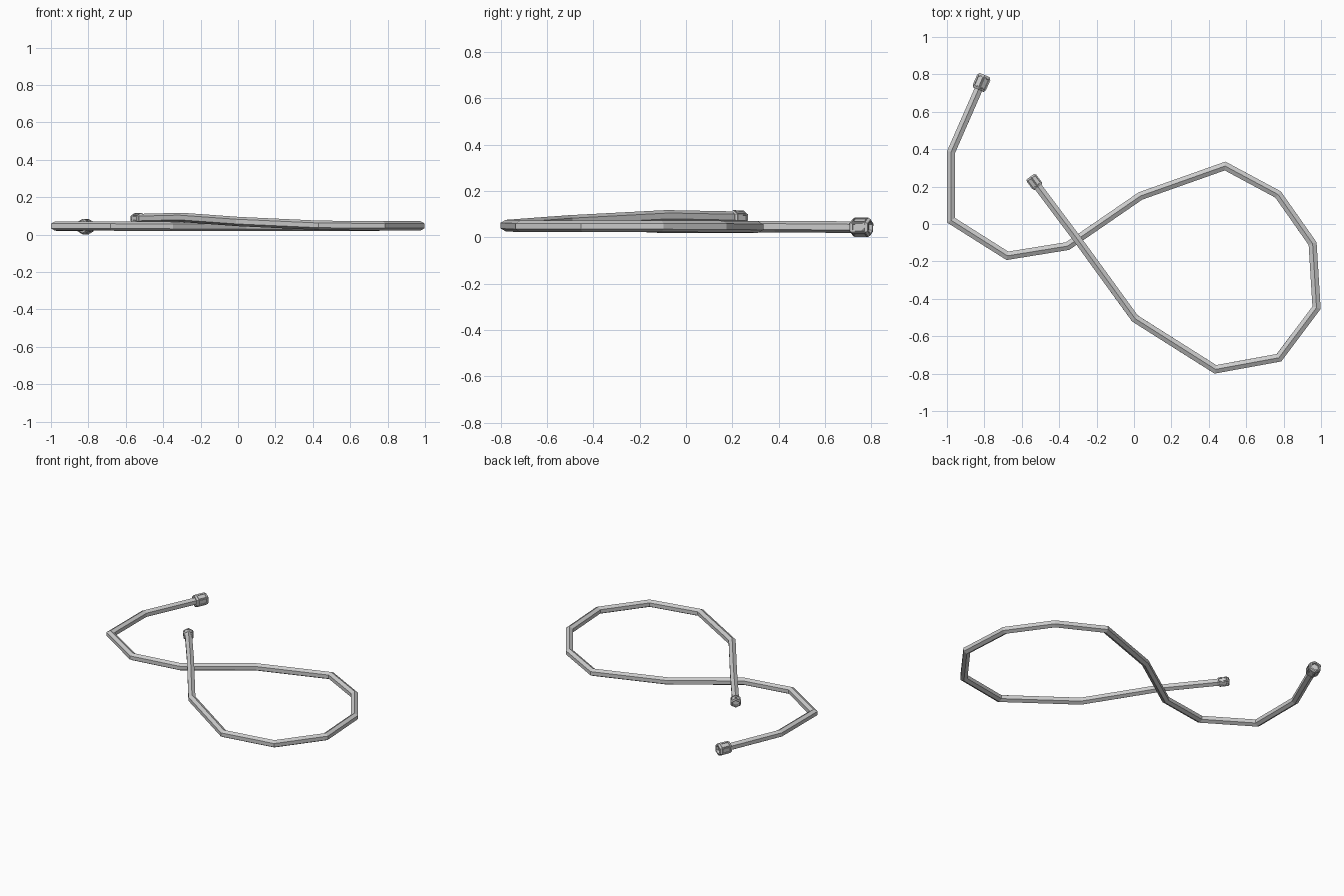
import bpy, bmesh, math
from mathutils import Vector

default = bpy.data.objects.get("Cube")
if default:
    bpy.data.objects.remove(default, do_unlink=True)

grey = bpy.data.materials.new("light grey")
grey.use_nodes = True
grey.diffuse_color = (0.6, 0.6, 0.6, 1)
grey.node_tree.nodes["Principled BSDF"].inputs["Base Color"].default_value = grey.diffuse_color

SIDES = 6


def make_object(name, bm):
    bmesh.ops.recalc_face_normals(bm, faces=bm.faces[:])
    mesh = bpy.data.meshes.new(name)
    bm.to_mesh(mesh)
    bm.free()
    mesh.materials.append(grey)
    obj = bpy.data.objects.new(name, mesh)
    bpy.context.scene.collection.objects.link(obj)
    return obj


def ring(bm, centre, direction, radius, stretch):
    """Hexagon across the direction, with one corner pointing up."""
    side = direction.cross(Vector((0, 0, 1))).normalized()
    up = side.cross(direction).normalized()
    verts = []
    for i in range(SIDES):
        a = 2 * math.pi * i / SIDES
        verts.append(bm.verts.new(centre + side * math.sin(a) * radius * stretch
                                  + up * math.cos(a) * radius))
    return verts


def skin(bm, rings):
    walls = []
    for a, b in zip(rings, rings[1:]):
        walls.append([bm.faces.new((a[i], a[(i + 1) % SIDES], b[(i + 1) % SIDES], b[i]))
                      for i in range(SIDES)])
    bm.faces.new(rings[0])
    last = bm.faces.new(rings[-1])
    return walls, last


def sweep(name, points, radius):
    """Six-sided tube with mitred bends."""
    pts = [Vector(p) for p in points]
    bm = bmesh.new()
    rings = []
    for i, p in enumerate(pts):
        before = (p - pts[i - 1]).normalized() if i else (pts[1] - p).normalized()
        after = (pts[i + 1] - p).normalized() if i < len(pts) - 1 else before
        tangent = (before + after).normalized()
        rings.append(ring(bm, p, tangent, radius, 1 / tangent.dot(before)))
    skin(bm, rings)
    return make_object(name, bm)


def connector(name, centre, direction, length, radius, stretch):
    """Chamfered hexagonal nut with raised grips and a socket in its outer end."""
    bm = bmesh.new()
    centre, d = Vector(centre), Vector(direction).normalized()
    profile = [(-0.5, 0.8), (-0.4, 0.95), (0.4, 0.95), (0.5, 0.8)]
    rings = [ring(bm, centre + d * t * length, d, radius * r, stretch) for t, r in profile]
    walls, outer_end = skin(bm, rings)
    bmesh.ops.recalc_face_normals(bm, faces=bm.faces[:])
    # Raised grip border on each side, with a recessed middle
    for thickness, depth in [(0.1, 0), (0.03, 0.07), (0.12, 0), (0.02, -0.1)]:
        bmesh.ops.inset_individual(bm, faces=walls[1], thickness=radius * thickness,
                                   depth=radius * depth)
    # Socket
    bmesh.ops.inset_individual(bm, faces=[outer_end], thickness=radius * 0.2, depth=0)
    bmesh.ops.inset_individual(bm, faces=[outer_end], thickness=radius * 0.04, depth=-length * 0.2)
    return make_object(name, bm)


# Hose path: lies flat, loops round and climbs over itself
path = [(-0.815, 0.757, 0.043), (-0.978, 0.385, 0.046), (-0.978, 0.02, 0.046),
        (-0.677, -0.17, 0.046), (-0.355, -0.118, 0.044), (0.035, 0.15, 0.044),
        (0.487, 0.31, 0.044), (0.77, 0.158, 0.046), (0.955, -0.105, 0.047),
        (0.976, -0.447, 0.047), (0.775, -0.715, 0.047), (0.435, -0.777, 0.05),
        (0.005, -0.505, 0.07), (-0.30, -0.085, 0.092), (-0.533, 0.225, 0.086)]
sweep("hose", path, 0.025)

# End fittings
ends = [("large_connector", path[0], path[1], 0.085, 0.043, 1.0),
        ("small_connector", path[-1], path[-2], 0.07, 0.031, 1.15)]
for name, tip, neighbour, length, radius, stretch in ends:
    connector(name, tip, Vector(tip) - Vector(neighbour), length, radius, stretch)
